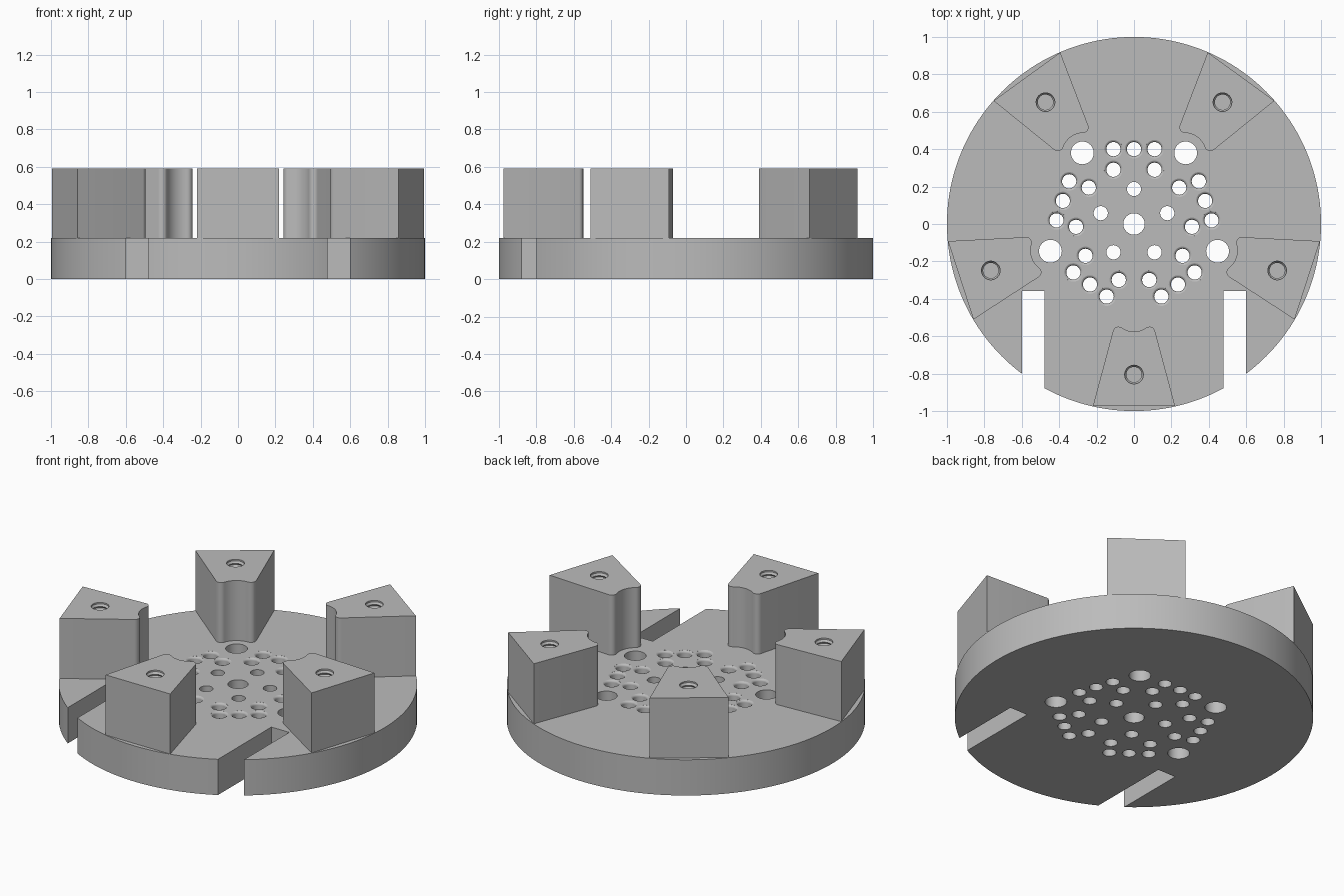
import bpy, bmesh
from math import pi, radians, sin, cos
from mathutils import Matrix, Vector

old = bpy.data.objects.get("Cube")
if old:
    bpy.data.objects.remove(old, do_unlink=True)

PLATE_TOP, POST_TOP = 0.22, 0.59

grey = bpy.data.materials.new("machined_grey")
grey.use_nodes = True
grey.diffuse_color = (0.5, 0.5, 0.5, 1)
grey.node_tree.nodes["Principled BSDF"].inputs["Base Color"].default_value = (0.5, 0.5, 0.5, 1)


def lathe(bm, profile, x=0, y=0, segments=32):
    """Closed solid of revolution from (radius, z) points, bottom to top."""
    rings = [[bm.verts.new((x + r * cos(2 * pi * i / segments),
                            y + r * sin(2 * pi * i / segments), z))
              for i in range(segments)] for r, z in profile]
    for low, high in zip(rings, rings[1:]):
        for i in range(segments):
            j = (i + 1) % segments
            bm.faces.new((low[i], low[j], high[j], high[i]))
    bm.faces.new(rings[0][::-1])
    bm.faces.new(rings[-1])


def make_object(name, bm):
    bmesh.ops.recalc_face_normals(bm, faces=bm.faces)
    mesh = bpy.data.meshes.new(name)
    bm.to_mesh(mesh)
    bm.free()
    mesh.materials.append(grey)
    ob = bpy.data.objects.new(name, mesh)
    bpy.context.collection.objects.link(ob)
    return ob


def cut_and_smooth(ob, cutter):
    cutter.hide_render = True
    mod = ob.modifiers.new("holes", "BOOLEAN")
    mod.operation, mod.solver, mod.object = "DIFFERENCE", "EXACT", cutter
    bpy.ops.object.select_all(action="DESELECT")
    bpy.context.view_layer.objects.active = ob
    ob.select_set(True)
    bpy.ops.object.modifier_apply(modifier=mod.name)
    bpy.data.objects.remove(cutter, do_unlink=True)
    bpy.ops.object.shade_smooth_by_angle(angle=radians(35))


def straight(radius):
    return [(radius, -0.1), (radius, PLATE_TOP + 0.1)]


# Round base plate
bm = bmesh.new()
lathe(bm, [(1, 0), (1, PLATE_TOP)], segments=160)
plate = make_object("base_plate", bm)

# Plate cutter: centre hole, five-fold hole pattern, two edge slots
bm = bmesh.new()
lathe(bm, straight(0.057))
rounding = 0.014
rounded = [(0.038, -0.1)] + [
    (0.038 + rounding * (1 - cos(a)), PLATE_TOP - rounding * (1 - sin(a)))
    for a in (radians(d) for d in range(0, 81, 20))] + [(0.053, PLATE_TOP + 0.05)]
for k in range(5):
    turn = Matrix.Rotation(radians(90 + 72 * k), 2)
    for r, t in ((0.40, 0), (0.40, 0.11), (0.40, -0.11), (0.29, 0.11), (0.29, -0.11)):
        lathe(bm, rounded, *(turn @ Vector((r, t))))
    lathe(bm, straight(0.038), *(turn @ Vector((0.187, 0))))
    # Large holes in front of every post but the front one
    if k != 2:
        lathe(bm, straight(0.061), *(turn @ Matrix.Rotation(radians(36), 2) @ Vector((0.47, 0))))
for side in (-1, 1):
    bmesh.ops.create_cube(bm, size=1, matrix=Matrix.Translation((side * 0.539, -0.858, 0.1))
                          @ Matrix.Diagonal((0.122, 1, 1, 1)))
cut_and_smooth(plate, make_object("plate_cutter", bm))


def arc(cx, cy, radius, start, end, steps):
    angles = [radians(start + (end - start) * i / steps) for i in range(steps + 1)]
    return [(cx + radius * cos(a), cy + radius * sin(a)) for a in angles]


# Wedge post: straight sides, rounded inner corners, scooped inner face
half = [(0.974, 0.22)] + arc(0.579, 0.083, 0.03, 105, 215, 10)
scoop = arc(0.46, 0, 0.115, 35, -35, 14)[1:-1]
outline = half + scoop + [(x, -y) for x, y in reversed(half)]
bm = bmesh.new()
base = bm.faces.new([bm.verts.new((x, y, PLATE_TOP)) for x, y in outline])
grown = bmesh.ops.extrude_face_region(bm, geom=[base])["geom"]
bmesh.ops.translate(bm, vec=(0, 0, POST_TOP - PLATE_TOP),
                    verts=[v for v in grown if isinstance(v, bmesh.types.BMVert)])
post = make_object("post_1", bm)

# Threaded blind hole in the post
bm = bmesh.new()
thread = [(0.05 if i % 2 else 0.041, 0.281 + 0.012 * i) for i in range(26)]
lathe(bm, thread + [(0.05, POST_TOP - 0.003), (0.05, POST_TOP + 0.05)], 0.805)
cut_and_smooth(post, make_object("thread_cutter", bm))

# Five posts around the plate, the first at the front
for k in range(5):
    ob = post
    if k:
        ob = post.copy()
        ob.name = f"post_{k + 1}"
        bpy.context.collection.objects.link(ob)
    ob.rotation_euler.z = radians(-90 + 72 * k)
